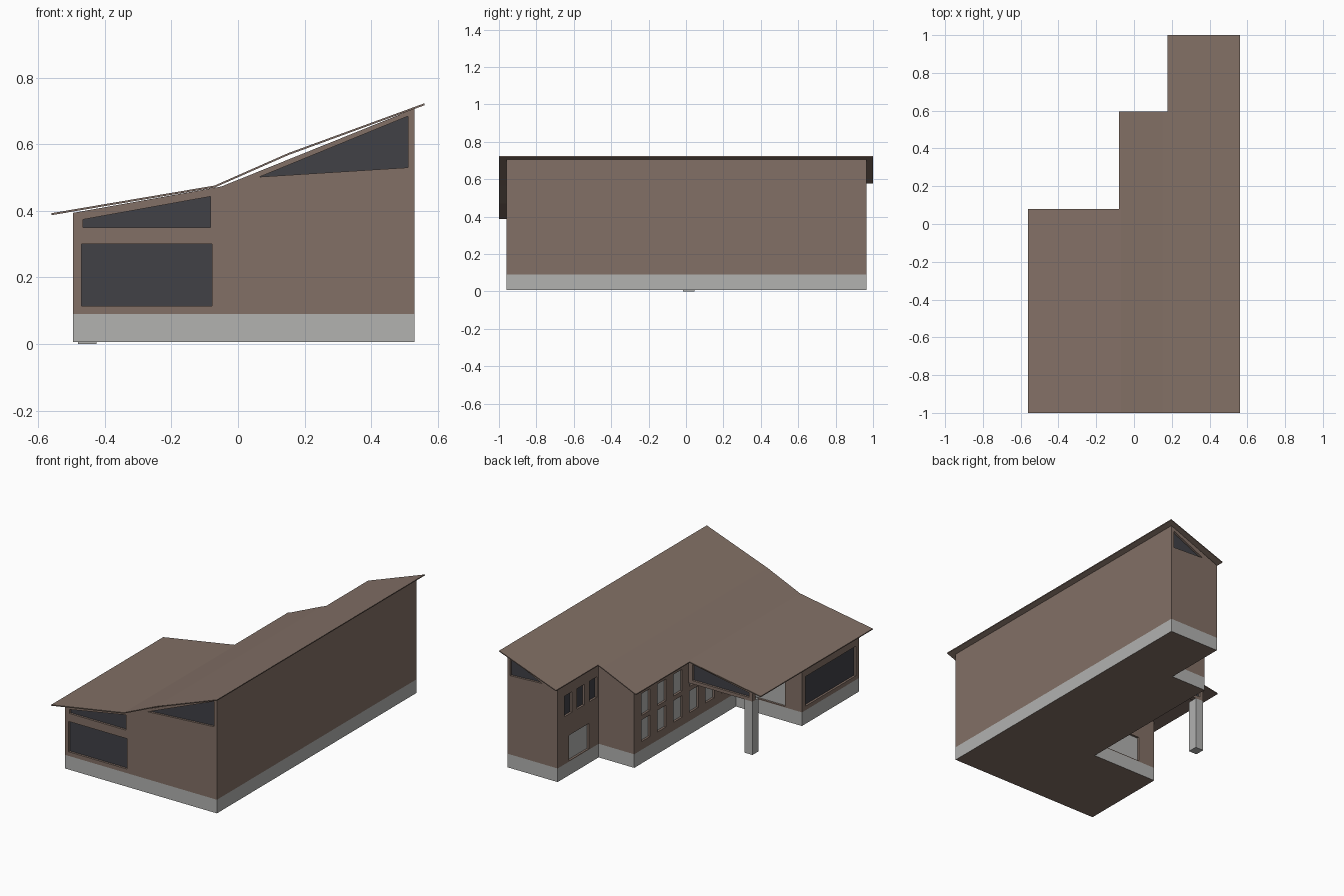
import bpy, bmesh
from mathutils import Vector

if "Cube" in bpy.data.objects:
    bpy.data.objects.remove(bpy.data.objects["Cube"])


def material(name, rgb):
    m = bpy.data.materials.new(name)
    m.diffuse_color = (*rgb, 1)
    m.use_nodes = True
    m.node_tree.nodes["Principled BSDF"].inputs["Base Color"].default_value = m.diffuse_color
    return m


BROWN = material("brown_cladding", (0.225, 0.162, 0.132))
STONE = material("pale_grey_stone", (0.445, 0.445, 0.435))
GLASS = material("dark_glass", (0.053, 0.053, 0.062))

ROOF = [(-0.56, 0.393), (-0.07, 0.476), (0.15, 0.573), (0.56, 0.723)]
WALL = [(-0.495, 0.394), (-0.05, 0.473), (0.53, 0.707)]
BASE_TOP = 0.09


def height(profile, x):
    # piecewise linear height of a roof line
    for (x0, z0), (x1, z1) in zip(profile, profile[1:]):
        if x <= x1 + 1e-5:
            break
    return z0 + (z1 - z0) * (x - x0) / (x1 - x0)


def finish(name, bm, mats):
    bmesh.ops.recalc_face_normals(bm, faces=bm.faces[:])
    me = bpy.data.meshes.new(name)
    bm.to_mesh(me)
    bm.free()
    ob = bpy.data.objects.new(name, me)
    bpy.context.collection.objects.link(ob)
    for m in mats:
        me.materials.append(m)
    return ob


def add_prism(bm, pts, offset):
    face = bm.faces.new([bm.verts.new(p) for p in pts])
    ext = bmesh.ops.extrude_face_region(bm, geom=[face])["geom"]
    bmesh.ops.translate(bm, verts=[v for v in ext if isinstance(v, bmesh.types.BMVert)],
                        vec=offset)


def prism(name, pts, offset, mat):
    bm = bmesh.new()
    add_prism(bm, pts, offset)
    return finish(name, bm, [mat])


def under_profile(plan, profile, bottom):
    # plan outline raised to the roof line, split along its folds
    bm = bmesh.new()
    add_prism(bm, [(x, y, 0) for x, y in plan], (0, 0, 1))
    for x, _ in profile[1:-1]:
        bmesh.ops.bisect_plane(bm, geom=bm.verts[:] + bm.edges[:] + bm.faces[:],
                               plane_co=(x, 0, 0), plane_no=(1, 0, 0), dist=1e-5)
    for v in bm.verts:
        v.co.z = height(profile, v.co.x) if v.co.z > 0.5 else bottom(v.co.x)
    return bm


# roof sheet
roof_plan = [(-0.56, -1), (0.56, -1), (0.56, 1), (0.177, 1),
             (0.177, 0.595), (-0.08, 0.595), (-0.08, 0.08), (-0.56, 0.08)]
finish("roof", under_profile(roof_plan, ROOF, lambda x: height(ROOF, x) - 0.006), [BROWN])

# walls with the stone base as a lower band
wall_plan = [(-0.495, -0.96), (0.53, -0.96), (0.53, 0.965), (0.19, 0.965),
             (0.19, 0.57), (-0.05, 0.57), (-0.05, -0.41), (-0.495, -0.41)]
bm = under_profile(wall_plan, WALL, lambda x: 0.007)
bmesh.ops.bisect_plane(bm, geom=bm.verts[:] + bm.edges[:] + bm.faces[:],
                       plane_co=(0, 0, BASE_TOP), plane_no=(0, 0, 1), dist=1e-5)
bm.normal_update()
for f in bm.faces:
    if abs(f.normal.z) < 0.1 and f.calc_center_median().z < BASE_TOP:
        f.material_index = 1
walls = finish("walls", bm, [BROWN, STONE])

# porch gable and column
gable_pts = [(-0.48, 0.045, 0.325), (-0.05, 0.045, 0.325),
             (-0.05, 0.045, 0.47), (-0.48, 0.045, 0.396)]
gable = prism("porch_gable", gable_pts, (0, -0.03, 0), BROWN)
prism("porch_column", [(-0.48, -0.015, 0), (-0.425, -0.015, 0),
                       (-0.425, 0.045, 0), (-0.48, 0.045, 0)], (0, 0, 0.325), STONE)


def rect(a, b, low, high):
    return [(a, low), (b, low), (b, high), (a, high)]


def openings(target, items, depth=0.015):
    # cut every opening to the given depth and set a pane at its back
    cut = bmesh.new()
    for name, axis, sign, pos, outline, mat in items:
        n = Vector((sign, 0, 0)) if axis == "x" else Vector((0, sign, 0))
        pts = [Vector((pos, u, w)) if axis == "x" else Vector((u, pos, w)) for u, w in outline]
        add_prism(cut, [p + n * 0.01 for p in pts], -n * (depth + 0.01))
        inset = min(depth, 0.015)
        prism(name, [p - n * (inset - 0.002) for p in pts], -n * 0.005, mat)
    cutter = finish("opening_cutter", cut, [BROWN])
    cutter.hide_render = True
    mod = target.modifiers.new("openings", "BOOLEAN")
    mod.operation, mod.object, mod.solver = "DIFFERENCE", cutter, "EXACT"
    bpy.context.view_layer.objects.active = target
    bpy.ops.object.modifier_apply(modifier=mod.name)
    bpy.data.objects.remove(cutter)


upper = [(-0.465, 0.35), (-0.083, 0.35), (-0.083, 0.443), (-0.465, 0.374)]
items = [
    # front and left picture windows
    ("front_window", "y", -1, -0.96, rect(-0.47, -0.078, 0.115, 0.30), GLASS),
    ("front_upper_window", "y", -1, -0.96, upper, GLASS),
    ("front_gable_window", "y", -1, -0.96, [(0.065, 0.502), (0.51, 0.53), (0.51, 0.684)], GLASS),
    ("left_window", "x", -1, -0.495, rect(-0.93, -0.445, 0.115, 0.295), GLASS),
    ("back_gable_window", "y", 1, 0.965, [(0.295, 0.58), (0.51, 0.57), (0.51, 0.678)], GLASS),
    # doors
    ("porch_door", "y", 1, -0.41, rect(-0.38, -0.07, 0.095, 0.25), STONE),
    ("wing_door", "x", -1, 0.19, rect(0.663, 0.855, 0.095, 0.25), STONE),
]
# small wing windows
for i in range(3):
    y = 0.623 + i * 0.12
    items.append((f"wing_window_{i}", "x", -1, 0.19, rect(y - 0.036, y + 0.036, 0.38, 0.505), GLASS))
# two rows of windows along the middle wall
for i in range(6):
    y = 0.46 - i * 0.155
    for row, low in (("lower", 0.14), ("upper", 0.30)):
        items.append((f"{row}_window_{i}", "x", -1, -0.05,
                      rect(y - 0.042, y + 0.042, low, low + 0.132), STONE))
openings(walls, items)
openings(gable, [("porch_gable_window", "y", 1, 0.045,
                  [(-0.455, 0.345), (-0.075, 0.345), (-0.075, 0.443), (-0.455, 0.374)], GLASS)],
         depth=0.05)
